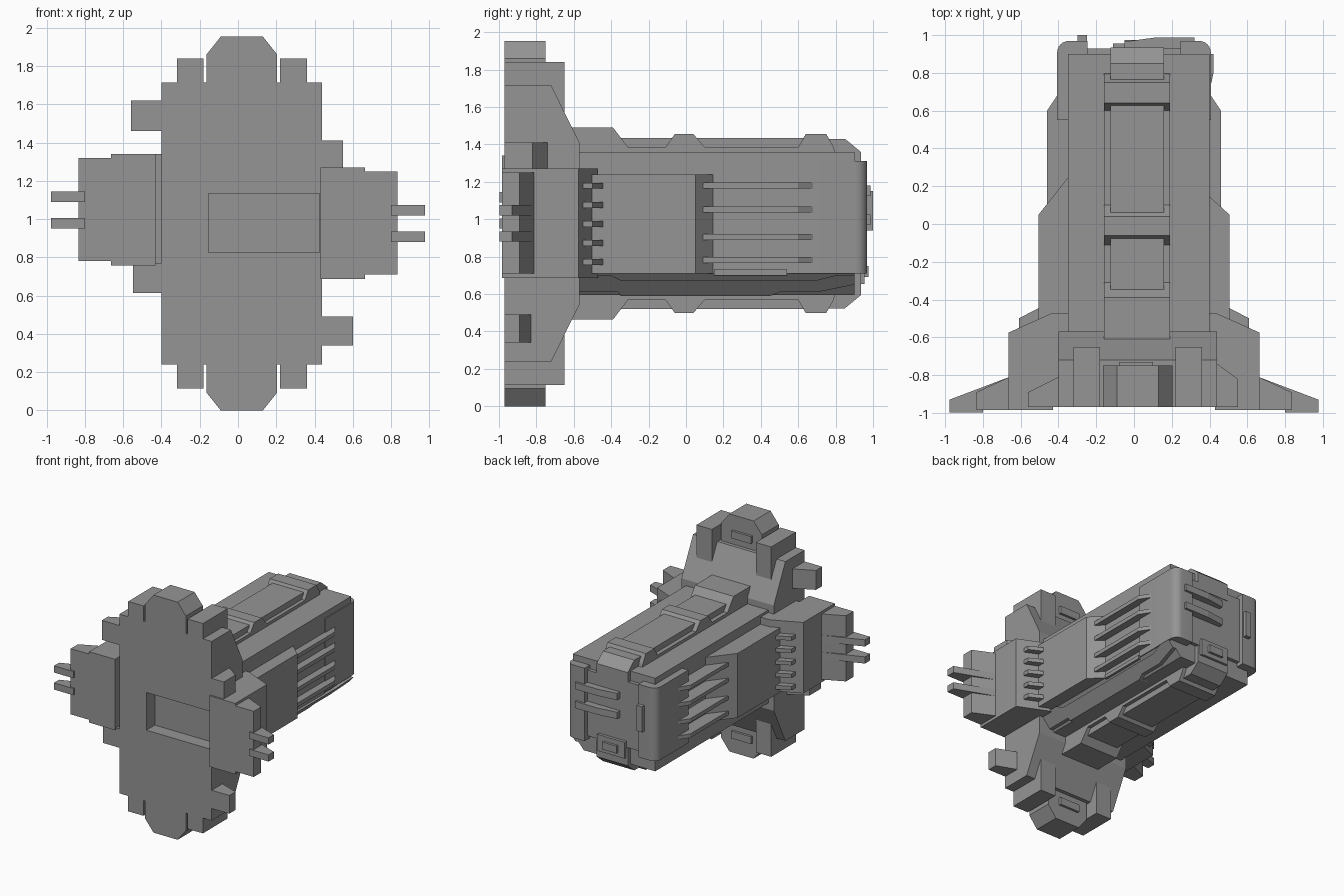
import bpy, bmesh, math

CX, CZ = 0.02, 0.977   # centre line of the body

GREY = bpy.data.materials.new("dark_grey")
GREY.diffuse_color = (0.3, 0.3, 0.3, 1)


def prism(name, pts, axis, a, b, smooth=False):
    """Extrude a 2D outline along an axis: x -> (y,z), y -> (x,z), z -> (x,y)."""
    place = {'x': lambda p, t: (t, p[0], p[1]),
             'y': lambda p, t: (p[0], t, p[1]),
             'z': lambda p, t: (p[0], p[1], t)}[axis]
    bm = bmesh.new()
    lo = [bm.verts.new(place(p, a)) for p in pts]
    hi = [bm.verts.new(place(p, b)) for p in pts]
    n = len(pts)
    bm.faces.new(lo)
    bm.faces.new(hi)
    for i in range(n):
        j = (i + 1) % n
        bm.faces.new((lo[i], lo[j], hi[j], hi[i]))
    bmesh.ops.recalc_face_normals(bm, faces=bm.faces)
    me = bpy.data.meshes.new(name)
    bm.to_mesh(me)
    bm.free()
    me.materials.append(GREY)
    ob = bpy.data.objects.new(name, me)
    bpy.context.collection.objects.link(ob)
    if smooth:
        bpy.ops.object.select_all(action='DESELECT')
        ob.select_set(True)
        bpy.context.view_layer.objects.active = ob
        bpy.ops.object.shade_smooth_by_angle(angle=math.radians(30))
    return ob


def box(name, x0, x1, y0, y1, z0, z1):
    return prism(name, [(x0, y0), (x1, y0), (x1, y1), (x0, y1)], 'z', z0, z1)


def flip(pts):
    """Mirror an outline's z about the body centre."""
    return [(p, 2 * CZ - z) for p, z in pts]


# Main body, chamfered along the lower right
prism("body", [(0.40, 1.36), (0.40, 0.71), (0.30, 0.595), (-0.35, 0.595),
               (-0.35, 1.36)], 'y', -0.62, 0.90)

# Front plate with sloped back and rectangular recess
half = [(-0.97, 1.714), (-0.72, 1.714), (-0.57, 1.41)]
plate = prism("front_plate", half + flip(half)[::-1], 'x', -0.40, 0.44)
cutter = box("recess_cutter", -0.155, 0.425, -1.1, -0.86, 0.825, 1.135)
cutter.hide_render = True
cutter.hide_set(True)
mod = plate.modifiers.new("recess", 'BOOLEAN')
mod.object = cutter
mod.operation = 'DIFFERENCE'
mod.solver = 'EXACT'

# Parts repeated on top and bottom
frame = [(-0.62, 1.34), (-0.62, 1.49), (-0.39, 1.49), (-0.31, 1.385), (-0.11, 1.385),
         (-0.06, 1.455), (0.04, 1.455), (0.10, 1.385), (0.60, 1.385), (0.64, 1.455),
         (0.75, 1.455), (0.79, 1.385), (0.80, 1.34)]
cap = [(0.76, 1.34), (0.76, 1.43), (0.85, 1.43), (0.935, 1.36), (0.935, 1.22), (0.88, 1.22)]
crest = [(-0.165, 1.55), (-0.165, 1.86), (-0.09, 1.954), (0.13, 1.954), (0.205, 1.86), (0.205, 1.55)]
for side, f in (("top", lambda p: p), ("bottom", flip)):
    prism(side + "_rail", f(frame), 'x', -0.16, 0.19)
    prism(side + "_end_cap", f(cap), 'x', -0.125, 0.16)
    for i, (y0, y1) in enumerate(((-0.36, -0.07), (0.06, 0.63))):
        prism(f"{side}_rail_panel_{i}", f([(y0, 1.37), (y0, 1.433), (y1, 1.433), (y1, 1.37)]),
              'x', -0.125, 0.16)
    prism(side + "_crest", f(crest), 'y', -0.97, -0.75)
    prism(side + "_crest_plate", f([(-0.08, 1.77), (0.10, 1.77), (0.10, 1.83), (-0.08, 1.83)]),
          'y', -0.76, -0.73)
    for i, (x0, x1) in enumerate(((-0.32, -0.18), (0.22, 0.36))):
        prism(f"{side}_crest_block_{i}", f([(x0, 1.5), (x1, 1.5), (x1, 1.84), (x0, 1.84)]),
              'y', -0.97, -0.65)

# Tapered blocks on the plate edges
for i, (x0, x1, ya, yb, z0, z1) in enumerate((
        (-0.40, -0.56, -0.81, -0.89, 1.46, 1.62), (0.44, 0.60, -0.83, -0.89, 0.34, 0.49),
        (0.44, 0.55, -0.74, -0.82, 1.25, 1.41), (-0.40, -0.55, -0.74, -0.82, 0.615, 0.77))):
    prism(f"edge_block_{i}", [(x0 * 0.8, -0.97), (x1, -0.97), (x1, yb), (x0, ya), (x0 * 0.8, ya)],
          'z', z0, z1)

# Side assemblies: pod, outer pod, prongs, cheek, fins, rear column
for side, s, dz, wall in (("right", 1, 0.0, 0.40), ("left", -1, 0.07, 0.35)):
    def X(pts):
        return [(s * x, y) for x, y in pts]
    prism(side + "_pod", X([(0.43, -0.985), (0.665, -0.985), (0.665, -0.575), (0.43, -0.47),
                            (0.34, -0.47), (0.34, -0.86), (0.43, -0.86)]),
          'z', 0.687 + dz, 1.27 + dz)
    prism(side + "_outer_pod", X([(0.60, -0.985), (0.833, -0.985), (0.833, -0.89), (0.66, -0.81), (0.60, -0.81)]),
          'z', 0.71 + dz, 1.25 + dz)
    for i, z in enumerate((0.88, 1.02)):
        prism(f"{side}_prong_{i}", X([(0.80, -0.997), (0.977, -0.997), (0.977, -0.93), (0.66, -0.81), (0.66, -0.90), (0.80, -0.93)]),
              'z', z + dz, z + 0.055 + dz)
    prism(side + "_cheek", X([(wall - 0.03, -0.60), (0.505, -0.60), (0.505, 0.05), (wall, 0.10 + 2 * (0.40 - wall) + 0.045),
                              (wall - 0.03, 0.145)]),
          'z', 0.71 + dz * 0.6, 1.24 + dz * 0.6)
    for i in range(5):
        z = 0.755 + 0.102 * i + dz * 0.6
        prism(f"{side}_short_fin_{i}", X([(0.45, -0.60), (0.61, -0.60), (0.61, -0.50), (0.505, -0.445), (0.45, -0.445)]),
              'z', z, z + 0.032)
    for i, z in enumerate((0.765, 0.89, 1.035, 1.165)):
        prism(f"{side}_long_fin_{i}", X([(wall - 0.02, 0.07), (0.46, 0.07), (0.46, 0.60), (0.40, 0.69), (wall - 0.02, 0.69)]),
              'z', z + dz * 0.3, z + 0.032 + dz * 0.3)
    arc = [(0.345 + 0.062 * math.cos(t), 0.907 + 0.062 * math.sin(t))
           for t in (math.pi / 2 * k / 6 for k in range(7))]
    prism(side + "_rear_column", X([(0.245, 0.55), (0.407, 0.55)] + arc + [(0.245, 0.969)]),
          'z', 0.71, 1.31, smooth=True)

# Lower right guard rail, leaning with the body chamfer, and its lip
rail = prism("guard_rail", [(-0.57, 0.61), (-0.36, 0.61), (-0.35, 0.59), (0.45, 0.59), (0.50, 0.61),
                            (0.70, 0.61), (0.80, 0.63), (0.90, 0.65), (0.90, 0.70), (0.80, 0.70),
                            (0.70, 0.675), (-0.35, 0.675), (-0.40, 0.70), (-0.57, 0.70)], 'x', 0.25, 0.385)
for v in rail.data.vertices:
    if v.co.x > 0.3:
        v.co.x = 0.325 + (v.co.z - 0.59) * 0.87
box("guard_lip", 0.33, 0.41, 0.15, 0.54, 0.70, 0.73)

# Rear face details
box("rear_panel", -0.25, 0.25, 0.88, 0.93, 0.74, 1.28)
for i, z in enumerate((0.97, 1.125)):
    prism(f"rear_bar_{i}", [(-0.05, 0.90), (-0.05, 0.965), (0.11, 0.987), (0.32, 0.987), (0.32, 0.90)],
          'z', z, z + 0.055)
box("rear_latch", -0.30, -0.25, 0.95, 1.0, 0.94, 1.15)
box("rear_port", -0.11, 0.14, 0.90, 0.955, 0.655, 0.79)
box("rear_port_core", -0.05, 0.08, 0.94, 0.975, 0.69, 0.75)
